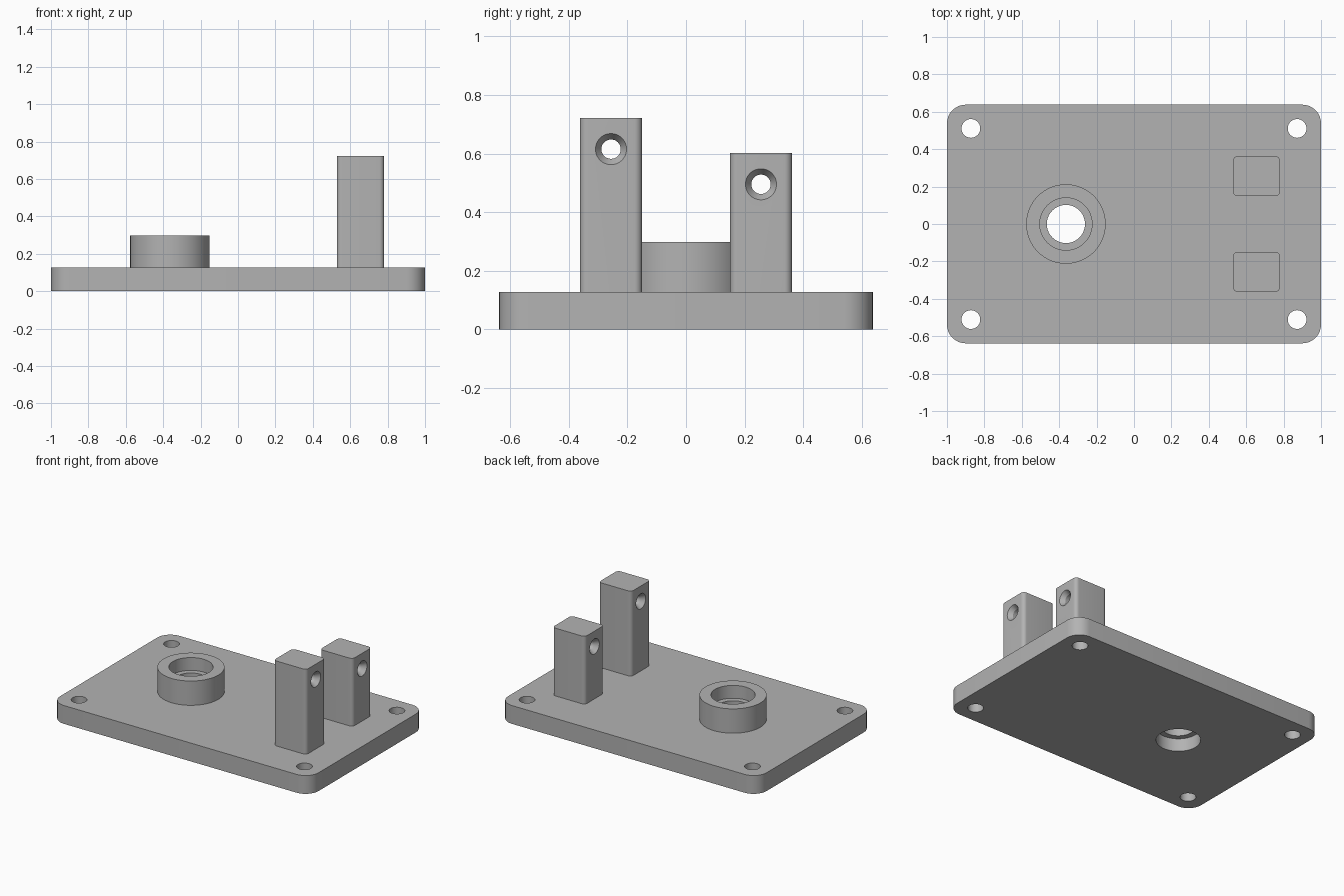
import bpy, bmesh, math
from mathutils import Matrix

cube = bpy.data.objects.get("Cube")
if cube:
    bpy.data.objects.remove(cube, do_unlink=True)

grey = bpy.data.materials.new("plain grey")
grey.use_nodes = True
grey.diffuse_color = (0.45, 0.45, 0.45, 1)
grey.node_tree.nodes["Principled BSDF"].inputs["Base Color"].default_value = (0.45, 0.45, 0.45, 1)

PLATE_TOP = 0.128


def make_object(name, bm):
    bmesh.ops.recalc_face_normals(bm, faces=bm.faces)
    mesh = bpy.data.meshes.new(name)
    bm.to_mesh(mesh)
    bm.free()
    mesh.materials.append(grey)
    obj = bpy.data.objects.new(name, mesh)
    bpy.context.collection.objects.link(obj)
    return obj


def rounded_block(name, x, y, z0, z1, width, depth, radius):
    """Upright block with rounded vertical corners."""
    bm = bmesh.new()
    bmesh.ops.create_cube(bm, size=1)
    bmesh.ops.scale(bm, vec=(width, depth, z1 - z0), verts=bm.verts)
    bmesh.ops.translate(bm, vec=(x, y, (z0 + z1) / 2), verts=bm.verts)
    upright = [e for e in bm.edges if abs(e.verts[0].co.z - e.verts[1].co.z) > 0.01]
    bmesh.ops.bevel(bm, geom=upright, offset=radius, segments=8, profile=0.5, affect='EDGES')
    return make_object(name, bm)


def lathe(name, profile, matrix):
    """Solid turned about its own z axis from (radius, height) points."""
    bm = bmesh.new()
    verts = [bm.verts.new((r, 0, z)) for r, z in profile]
    edges = [bm.edges.new(pair) for pair in zip(verts, verts[1:])]
    bmesh.ops.spin(bm, geom=verts + edges, axis=(0, 0, 1), cent=(0, 0, 0),
                   angle=math.tau, steps=64)
    bmesh.ops.remove_doubles(bm, verts=bm.verts, dist=1e-5)
    bmesh.ops.transform(bm, matrix=matrix, verts=bm.verts)
    return make_object(name, bm)


def cut(obj, cutter):
    cutter.hide_render = True
    mod = obj.modifiers.new("hole", 'BOOLEAN')
    mod.operation = 'DIFFERENCE'
    mod.solver = 'EXACT'
    mod.object = cutter
    with bpy.context.temp_override(object=obj, active_object=obj, selected_objects=[obj]):
        bpy.ops.object.modifier_apply(modifier=mod.name)
    bpy.data.objects.remove(cutter, do_unlink=True)


# Base plate with four screw holes
plate = rounded_block("base_plate", 0, 0, 0, PLATE_TOP, 2, 1.276, 0.1)
for sx in (-1, 1):
    for sy in (-1, 1):
        cut(plate, lathe("screw_hole_cutter", [(0, -0.1), (0.05, -0.1), (0.05, 0.3), (0, 0.3)],
                         Matrix.Translation((sx * 0.872, sy * 0.511, 0))))

# Bearing boss: a seat at the top and below, with a narrower lip between
boss_place = Matrix.Translation((-0.364, 0, 0))
BORE, LIP, SEAT, BOSS_TOP = 0.14, 0.102, 0.09, 0.298
cut(plate, lathe("bore_cutter", [(0, -0.1), (BORE, -0.1), (BORE, SEAT), (LIP, SEAT),
                                 (LIP, 0.4), (0, 0.4)], boss_place))
boss = lathe("bearing_boss", [(LIP, PLATE_TOP), (0.2125, PLATE_TOP), (0.2125, BOSS_TOP),
                              (BORE, BOSS_TOP), (BORE, BOSS_TOP - SEAT),
                              (LIP, BOSS_TOP - SEAT), (LIP, PLATE_TOP)], boss_place)

# Two posts, each with a cross hole countersunk on both ends
POST_X, HALF = 0.655, 0.1265
NARROW, WIDE, SINK = 0.033, 0.053, 0.03
half_profile = [(NARROW, HALF - SINK), (WIDE, HALF), (WIDE, HALF + 0.1), (0, HALF + 0.1)]
hole_profile = [(r, -z) for r, z in reversed(half_profile)] + half_profile
parts = [plate, boss]
for name, y, top in (("tall_post", -0.256, 0.722), ("short_post", 0.256, 0.602)):
    post = rounded_block(name, POST_X, y, PLATE_TOP, top, 2 * HALF, 0.212, 0.026)
    place = Matrix.Translation((POST_X, y, top - 0.107)) @ Matrix.Rotation(math.pi / 2, 4, 'Y')
    cut(post, lathe("cross_hole_cutter", hole_profile, place))
    parts.append(post)

# Smooth the round surfaces and keep the hard edges
for obj in parts:
    with bpy.context.temp_override(object=obj, active_object=obj, selected_objects=[obj],
                                   selected_editable_objects=[obj]):
        bpy.ops.object.shade_smooth_by_angle(angle=math.radians(30))
